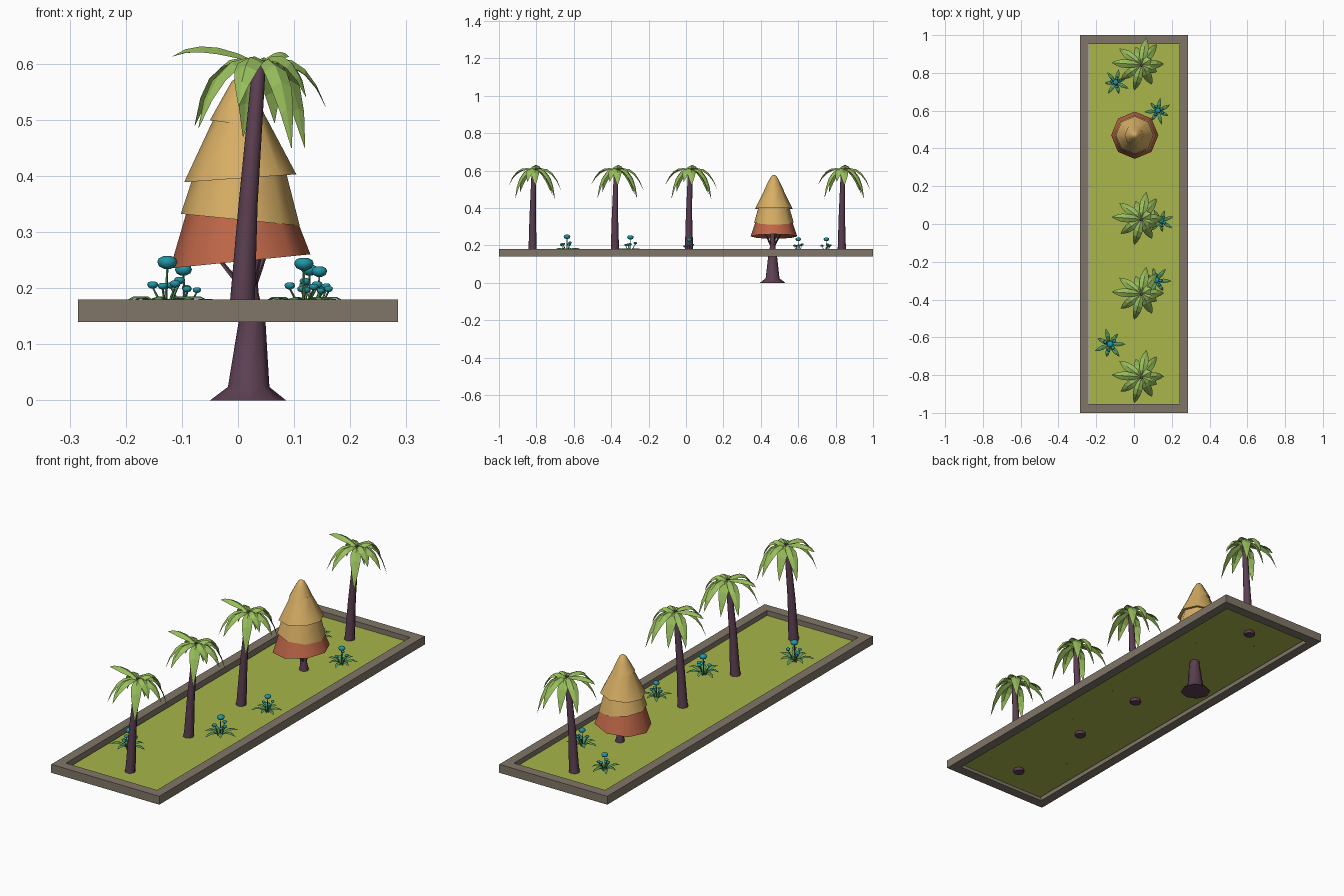
import bpy, bmesh, math
from mathutils import Vector

if "Cube" in bpy.data.objects:
    bpy.data.objects.remove(bpy.data.objects["Cube"])


def material(name, r, g, b):
    lin = lambda c: ((c / 255 + 0.055) / 1.055) ** 2.4
    m = bpy.data.materials.new(name)
    m.diffuse_color = (lin(r), lin(g), lin(b), 1)
    m.use_nodes = True
    m.node_tree.nodes["Principled BSDF"].inputs["Base Color"].default_value = m.diffuse_color
    return m


STONE = material("grey stone", 128, 118, 104)
GRASS = material("grass green", 168, 182, 74)
BARK = material("plum bark", 92, 63, 81)
FROND = material("palm green", 152, 190, 92)
TAN = material("golden foliage", 214, 173, 100)
RUST = material("rust foliage", 190, 102, 72)
TEAL = material("teal petals", 32, 150, 165)
LEAF = material("leaf green", 88, 150, 92)


def finish(bm, name, mat, smooth=None):
    bmesh.ops.recalc_face_normals(bm, faces=bm.faces[:])
    me = bpy.data.meshes.new(name)
    bm.to_mesh(me)
    bm.free()
    me.materials.append(mat)
    if smooth:
        me.shade_smooth()
        me.set_sharp_from_angle(angle=math.radians(smooth))
    ob = bpy.data.objects.new(name, me)
    bpy.context.collection.objects.link(ob)
    return ob


def loft(bm, rings, n=8, cap_start=True, cap_end=True):
    """Rings of (x, y, z, radius, tilt); tilt is the slope of the ring along x."""
    loops = []
    for x, y, z, r, tilt in rings:
        loop = []
        for i in range(n):
            a = math.tau * i / n
            dx = r * math.cos(a)
            loop.append(bm.verts.new((x + dx, y + r * math.sin(a), z + dx * tilt)))
        loops.append(loop)
    for p, q in zip(loops, loops[1:]):
        for i in range(n):
            j = (i + 1) % n
            bm.faces.new((p[i], p[j], q[j], q[i]))
    if cap_start:
        bm.faces.new(loops[0][::-1])
    if cap_end:
        bm.faces.new(loops[-1])


def blade(bm, points, widths, droop):
    """Folded leaf along a spine: half widths per point, edges hang below the midrib."""
    d = points[-1] - points[0]
    side = Vector((-d.y, d.x, 0)).normalized()
    rows = []
    for p, w in zip(points, widths):
        low = Vector((0, 0, -droop * w))
        rows.append([bm.verts.new(p + side * w + low), bm.verts.new(p),
                     bm.verts.new(p - side * w + low)])
    for a, b in zip(rows, rows[1:]):
        for k in (0, 1):
            bm.faces.new((a[k], a[k + 1], b[k + 1], b[k]))


def bezier(a, b, c, steps):
    return [a * (1 - t) ** 2 + b * 2 * t * (1 - t) + c * t * t
            for t in (i / steps for i in range(steps + 1))]


# planter frame: outer and inner rectangles bridged into a solid ring
bm = bmesh.new()
rect = lambda x, y, z: [bm.verts.new((sx * x, sy * y, z))
                        for sx, sy in ((-1, -1), (1, -1), (1, 1), (-1, 1))]
loops = [rect(0.285, 1, 0.14), rect(0.285, 1, 0.18),
         rect(0.24, 0.953, 0.18), rect(0.24, 0.953, 0.14)]
for k in range(4):
    p, q = loops[k], loops[(k + 1) % 4]
    for i in range(4):
        bm.faces.new((p[i], p[(i + 1) % 4], q[(i + 1) % 4], q[i]))
finish(bm, "planter_frame", STONE)

# lawn sheet
bm = bmesh.new()
bm.faces.new([bm.verts.new((x, y, 0.156)) for x, y in
              ((-0.235, -0.953), (0.24, -0.953), (0.24, 0.953), (-0.235, 0.953))])
finish(bm, "lawn", GRASS)

# palm trunk, slightly leaning
bm = bmesh.new()
loft(bm, [(0.004, 0, 0.141, 0.025, 0), (0.008, 0, 0.18, 0.022, 0),
          (0.018, 0, 0.35, 0.017, 0), (0.037, 0.006, 0.59, 0.012, 0),
          (0.04, 0.008, 0.606, 0.008, 0)])
trunk = finish(bm, "palm_trunk", BARK, 50)

# palm crown: (direction, reach, tip height, arch height)
FRONDS = [(176, 0.158, 0.613, 0.655), (215, 0.135, 0.485, 0.645), (254, 0.142, 0.525, 0.65),
          (298, 0.118, 0.45, 0.645), (335, 0.09, 0.54, 0.65), (2, 0.118, 0.52, 0.64),
          (54, 0.135, 0.45, 0.65), (80, 0.145, 0.495, 0.65), (108, 0.10, 0.47, 0.64),
          (144, 0.145, 0.49, 0.65), (30, 0.06, 0.612, 0.635)]
bm = bmesh.new()
base = Vector((0.04, 0.01, 0.6))
for ang, reach, tip, arch in FRONDS:
    a = math.radians(ang)
    d = Vector((math.cos(a), math.sin(a), 0))
    mid = base + d * reach * 0.65
    end = base + d * reach
    mid.z, end.z = arch, tip
    blade(bm, bezier(base, mid, end, 5), (0.005, 0.017, 0.023, 0.021, 0.013, 0.0005), 0.5)
crown = finish(bm, "palm_fronds", FROND)

# repeat the palm along the planter
PALMS = (-0.82, -0.38, 0.016, 0.833)
for part in (trunk, crown):
    part.location.y = PALMS[0]
    for y in PALMS[1:]:
        c = part.copy()
        c.location.y = y
        bpy.context.collection.objects.link(c)

# conifer trunk with flared foot and forked branches
TY = 0.463
bm = bmesh.new()
loft(bm, [(0.018, TY, 0, 0.068, 0), (0.019, TY, 0.024, 0.037, 0), (0.025, TY, 0.14, 0.024, 0),
          (0.022, TY, 0.19, 0.015, 0), (0.018, TY, 0.28, 0.01, 0)])
for dx, dy in ((-0.065, 0.02), (0.03, 0.045), (0.02, -0.04)):
    loft(bm, [(0.02, TY, 0.185, 0.008, 0), (0.02 + dx, TY + dy, 0.265, 0.004, 0)], 5)
finish(bm, "conifer_trunk", BARK, 50)

# conifer foliage: stacked tilted eight-sided skirts
CY = 0.47
TIERS = [("lower_skirt", RUST, [(0.275, 0.06, 0.1), (0.248, 0.125, 0.1), (0.338, 0.095, 0)]),
         ("second_skirt", TAN, [(0.335, 0.07, -0.08), (0.322, 0.106, -0.1), (0.405, 0.082, 0)]),
         ("third_skirt", TAN, [(0.405, 0.06, 0.06), (0.396, 0.1, 0.07), (0.505, 0.046, 0)]),
         ("top_skirt", TAN, [(0.5, 0.03, -0.1), (0.492, 0.054, -0.14), (0.548, 0.027, 0),
                             (0.569, 0.015, 0), (0.576, 0.005, 0)])]
for name, mat, rings in TIERS:
    bm = bmesh.new()
    loft(bm, [(0.004, CY, z, r, t) for z, r, t in rings])
    finish(bm, "conifer_" + name, mat, 50)

# flower clumps: blossoms as (x, y, height, radius) from the clump centre
BLOOMS = [(0.004, 0.0, 0.09, 0.018), (-0.022, 0.012, 0.05, 0.01), (0.018, -0.02, 0.052, 0.01),
          (0.026, 0.016, 0.058, 0.01), (-0.004, -0.03, 0.048, 0.009)]
CLUMPS = [(-0.13, -0.636, 1.0, 0), (0.115, -0.3, 0.97, 50), (0.142, 0.016, 0.82, 20),
          (0.127, 0.597, 0.85, 80), (-0.095, 0.748, 0.85, 130)]
for k, (cx, cy, s, turn) in enumerate(CLUMPS, 1):
    leaves, petals = bmesh.new(), bmesh.new()
    for i in range(7):
        a = math.tau * i / 7
        d = Vector((math.cos(a), math.sin(a), 0)) * (0.085 if i % 2 == 0 else 0.068)
        pts = bezier(Vector(), d * 0.5 + Vector((0, 0, 0.05)), d + Vector((0, 0, 0.018)), 4)
        blade(leaves, pts, (0.003, 0.009, 0.012, 0.009, 0.0004), 0.3)
    for x, y, h, r in BLOOMS:
        loft(leaves, [(x * 0.3, y * 0.3, 0, 0.003, 0), (x * 0.6, y * 0.6, h * 0.55, 0.0025, 0),
                      (x, y, h - r * 0.5, 0.002, 0)], 5)
        loft(petals, [(x, y, h + r * f, r * w, 0) for f, w in
                      ((-0.65, 0.3), (-0.4, 0.8), (0.05, 1), (0.4, 0.85), (0.62, 0.4))])
    for ob in (finish(leaves, f"flower_leaves_{k}", LEAF),
               finish(petals, f"flower_heads_{k}", TEAL, 50)):
        ob.location = (cx, cy, 0.156)
        ob.scale = (s, s, s)
        ob.rotation_euler.z = math.radians(turn)
